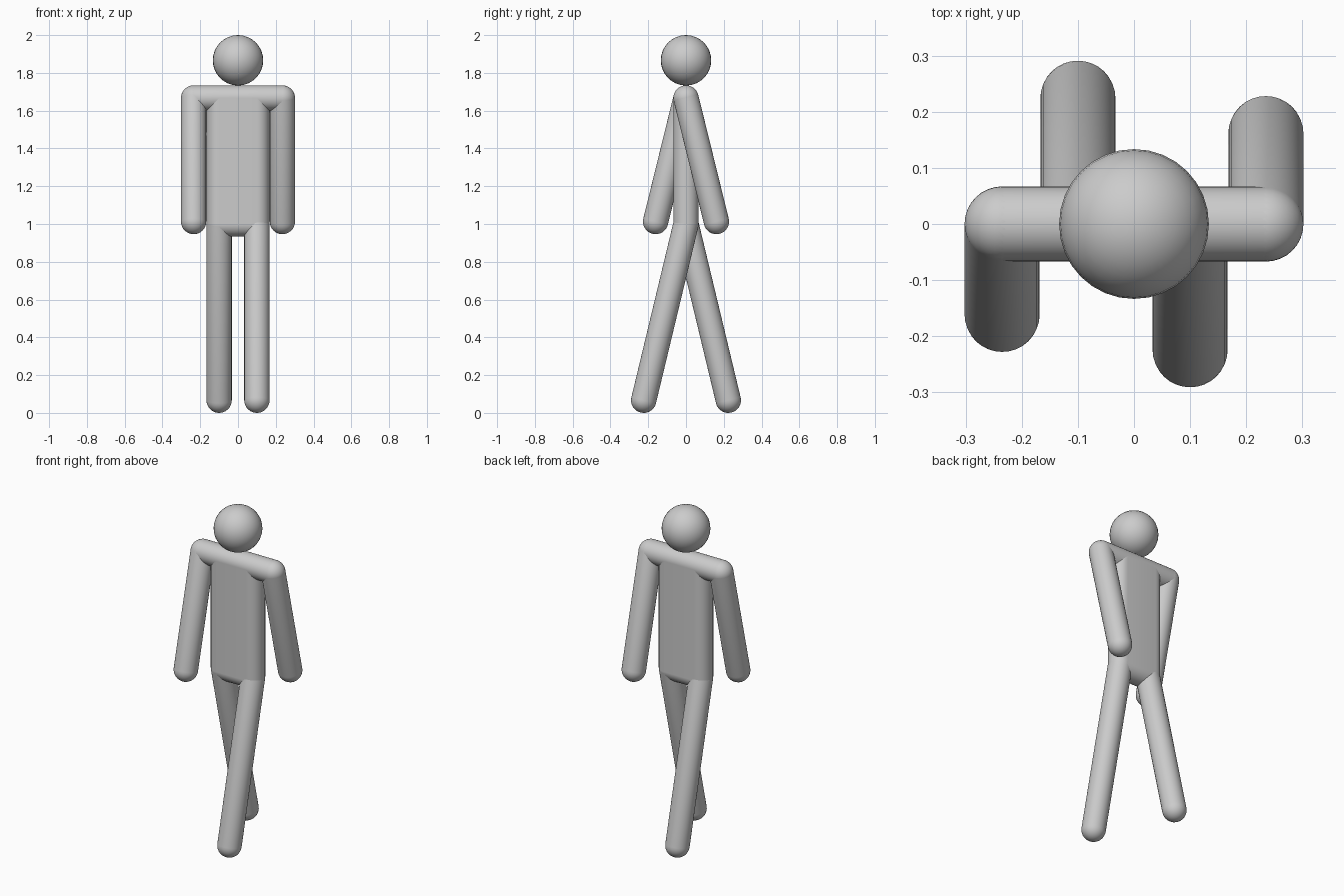
import bpy
import bmesh
from math import sin, cos, pi
from mathutils import Vector, Matrix

if "Cube" in bpy.data.objects:
    bpy.data.objects.remove(bpy.data.objects["Cube"], do_unlink=True)

R = 0.067          # limb radius
SHOULDER = (0.235, 1.667)
HIP = (0.1, 1.0)

grey = bpy.data.materials.new("plain grey")
grey.use_nodes = True
colour = (0.6, 0.6, 0.6, 1)
grey.diffuse_color = colour
grey.node_tree.nodes["Principled BSDF"].inputs["Base Color"].default_value = colour


def finish(name, bm):
    """Turn a bmesh into a smooth shaded grey object."""
    bmesh.ops.recalc_face_normals(bm, faces=bm.faces)
    mesh = bpy.data.meshes.new(name)
    bm.to_mesh(mesh)
    bm.free()
    mesh.materials.append(grey)
    obj = bpy.data.objects.new(name, mesh)
    bpy.context.collection.objects.link(obj)
    bpy.ops.object.select_all(action="DESELECT")
    obj.select_set(True)
    bpy.context.view_layer.objects.active = obj
    bpy.ops.object.shade_smooth_by_angle(angle=pi / 5)
    return obj


def capsule(name, start, end, steps=8):
    """Round-ended rod from start to end, made by spinning a half outline."""
    start, end = Vector(start), Vector(end)
    axis = end - start
    quarter = [i * pi / 2 / steps for i in range(steps + 1)]
    outline = [(R * sin(a), -R * cos(a)) for a in quarter]
    outline += [(R * cos(a), axis.length + R * sin(a)) for a in quarter]
    bm = bmesh.new()
    verts = [bm.verts.new((x, 0, z)) for x, z in outline]
    edges = [bm.edges.new(pair) for pair in zip(verts, verts[1:])]
    bmesh.ops.spin(bm, geom=verts + edges, cent=(0, 0, 0), axis=(0, 0, 1),
                   angle=2 * pi, steps=32, use_merge=True)
    bmesh.ops.remove_doubles(bm, verts=bm.verts, dist=0.0001)
    turn = axis.to_track_quat("Z", "Y").to_matrix().to_4x4()
    bm.transform(Matrix.Translation(start) @ turn)
    return finish(name, bm)


# Head
bm = bmesh.new()
bmesh.ops.create_uvsphere(bm, u_segments=32, v_segments=16, radius=0.1335)
bm.transform(Matrix.Translation((0, 0, 1.8665)))
finish("head", bm)

# Torso: flat slab with half-round sides
bm = bmesh.new()
ring = []
for side in (1, -1):
    for i in range(17):
        a = -pi / 2 + i * pi / 16
        ring.append(bm.verts.new((side * (HIP[0] + R * cos(a)), side * R * sin(a), HIP[1])))
base = bm.faces.new(ring)
top = bmesh.ops.extrude_face_region(bm, geom=[base], use_keep_orig=True)["geom"]
bmesh.ops.translate(bm, vec=(0, 0, SHOULDER[1] - HIP[1]),
                    verts=[v for v in top if isinstance(v, bmesh.types.BMVert)])
finish("torso", bm)

# Shoulder and hip bars
for name, (x, z) in (("shoulders", SHOULDER), ("hips", HIP)):
    capsule(name, (-x, 0, z), (x, 0, z))

# Striding arms and legs, opposite on each side
for side, label in ((1, "left"), (-1, "right")):
    x, z = SHOULDER
    capsule(label + "_arm", (side * x, 0, z), (side * x, side * 0.161, 1.013))
    x, z = HIP
    capsule(label + "_leg", (side * x, 0, z), (side * x, side * -0.224, R))
